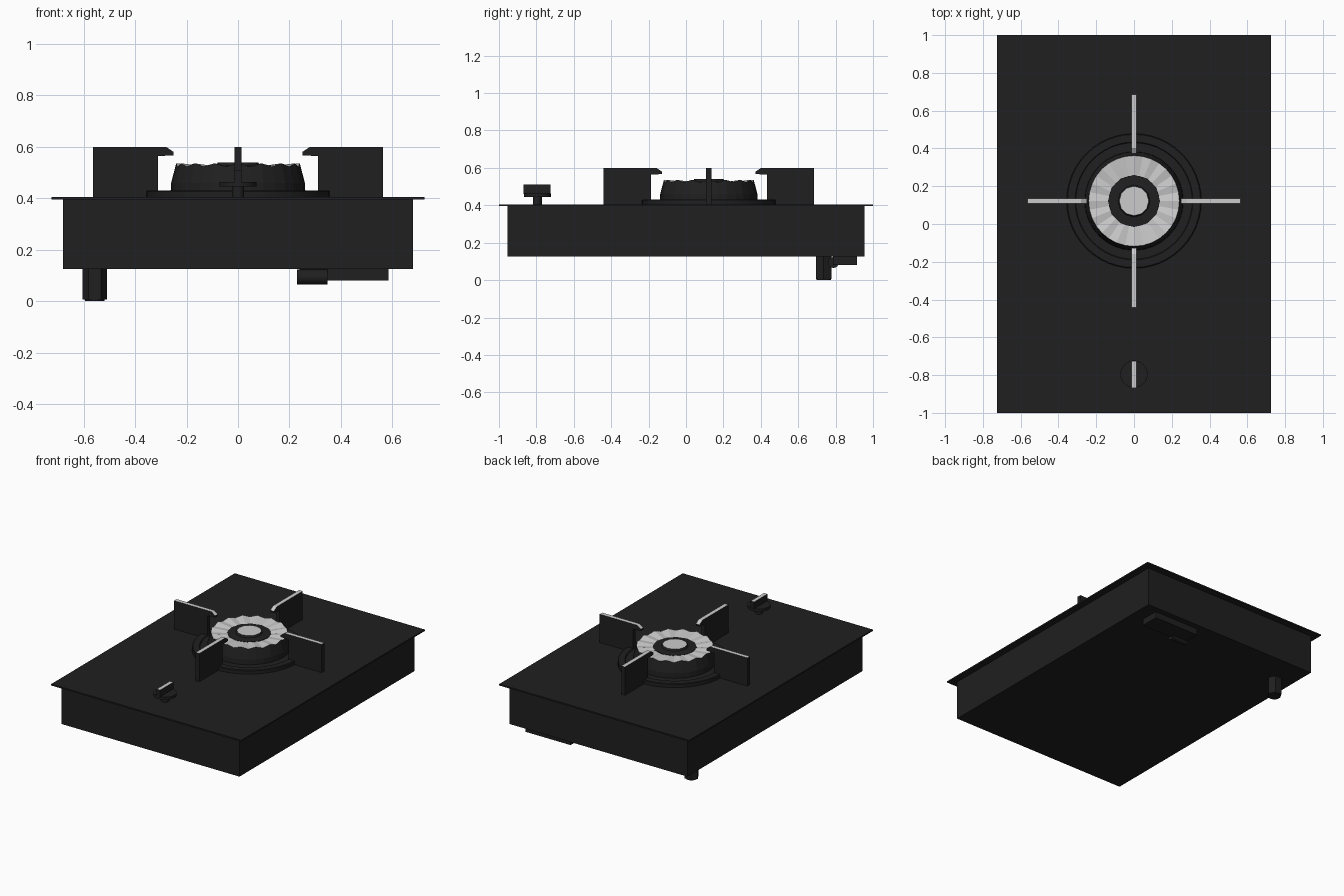
import bpy, bmesh, math
from mathutils import Matrix, Vector

if "Cube" in bpy.data.objects:
    bpy.data.objects.remove(bpy.data.objects["Cube"])


def material(name, v):
    m = bpy.data.materials.new(name)
    m.diffuse_color = (v, v, v, 1)
    m.use_nodes = True
    m.node_tree.nodes["Principled BSDF"].inputs["Base Color"].default_value = m.diffuse_color
    return m


BLACK = material("black_enamel", 0.014)
STEEL = material("brushed_steel", 0.6)
BURNER = Vector((0, 0.122, 0))


def finish(name, bm, smooth=False, light=None):
    """Turn bmesh into an object; faces passing the light test become steel."""
    bmesh.ops.recalc_face_normals(bm, faces=bm.faces[:])
    bm.normal_update()
    for f in bm.faces:
        f.material_index = 1 if light and light(f) else 0
    me = bpy.data.meshes.new(name)
    bm.to_mesh(me)
    bm.free()
    me.materials.append(BLACK)
    me.materials.append(STEEL)
    ob = bpy.data.objects.new(name, me)
    bpy.context.collection.objects.link(ob)
    if smooth:
        bpy.ops.object.select_all(action='DESELECT')
        ob.select_set(True)
        bpy.context.view_layer.objects.active = ob
        bpy.ops.object.shade_smooth_by_angle(angle=math.radians(35))
    return ob


def box(name, x0, x1, y0, y1, z0, z1, light=None):
    bm = bmesh.new()
    bmesh.ops.create_cube(bm, size=1)
    for v in bm.verts:
        v.co = ((x0 + x1) / 2 + v.co.x * (x1 - x0),
                (y0 + y1) / 2 + v.co.y * (y1 - y0),
                (z0 + z1) / 2 + v.co.z * (z1 - z0))
    return finish(name, bm, light=light)


def lathe(name, centre, profile, n, smooth=False, light=None, notch=None, turn=None):
    """Revolve (radius, z) points; notch lowers every other vertex of one ring."""
    bm = bmesh.new()
    rings = []
    for k, (r, z) in enumerate(profile):
        ring = []
        for i in range(n):
            a = 2 * math.pi * i / n
            drop = (0.013 if k == notch and i % 2 else 0)
            ring.append(bm.verts.new((r * math.cos(a), r * math.sin(a), z - drop)))
        rings.append(ring)
    for a, b in zip(rings, rings[1:]):
        for i in range(n):
            j = (i + 1) % n
            bm.faces.new((a[i], a[j], b[j], b[i]))
    bm.faces.new(rings[0][::-1])
    bm.faces.new(rings[-1])
    if turn:
        bm.transform(turn)
    bm.transform(Matrix.Translation(centre))
    return finish(name, bm, smooth, light)


def facing_up(f):
    return f.normal.z > 0.4


# Housing and worktop plate
box("housing", -0.68, 0.68, -0.955, 0.955, 0.125, 0.396)
box("top_plate", -0.725, 0.725, -1, 1, 0.395, 0.405)

# Drip pan with raised rim
lathe("drip_pan", BURNER,
      [(0.357, 0.404), (0.357, 0.427), (0.352, 0.431), (0.312, 0.431),
       (0.308, 0.425), (0.25, 0.425)], 48, True)

# Outer burner with notched rim and dished steel top
lathe("burner_body", BURNER,
      [(0.262, 0.42), (0.26, 0.46), (0.24, 0.536), (0.135, 0.522), (0.135, 0.515)],
      32, light=lambda f: facing_up(f) and 0.136 < (f.calc_center_median() - BURNER).xy.length,
      notch=2)

# Inner burner with steel cap
lathe("inner_burner", BURNER,
      [(0.138, 0.51), (0.138, 0.524), (0.085, 0.528), (0.078, 0.54)], 12,
      light=lambda f: f.normal.z > 0.99 and f.calc_center_median().z > 0.535)

# Four hooked pan supports around the burner
PROFILE = [(0.563, 0.404), (0.563, 0.6), (0.28, 0.6), (0.25, 0.58),
           (0.25, 0.567), (0.31, 0.564), (0.31, 0.404)]
for i, side in enumerate(("right", "back", "left", "front")):
    bm = bmesh.new()
    face = bm.faces.new([bm.verts.new((x, -0.014, z)) for x, z in PROFILE])
    ext = bmesh.ops.extrude_face_region(bm, geom=[face])["geom"]
    bmesh.ops.translate(bm, vec=(0, 0.028, 0),
                        verts=[g for g in ext if isinstance(g, bmesh.types.BMVert)])
    bm.transform(Matrix.Translation(BURNER) @ Matrix.Rotation(i * math.pi / 2, 4, 'Z'))
    finish("pan_support_" + side, bm,
           light=lambda f: facing_up(f) and f.calc_center_median().z > 0.57)

# Control knob: stem, disc and grip
KNOB = Vector((0, -0.795, 0))
lathe("knob_stem", KNOB, [(0.024, 0.404), (0.024, 0.447)], 24, True)
lathe("knob_disc", KNOB, [(0.072, 0.445), (0.072, 0.463)], 32, True)
box("knob_grip", -0.013, 0.013, -0.868, -0.724, 0.46, 0.51, light=facing_up)

# Hexagonal gas inlet under the back left corner
INLET = Vector((-0.557, 0.736, 0))
lathe("gas_inlet_nut", INLET, [(0.048, 0.006), (0.048, 0.127)], 6)
lathe("gas_inlet_pipe", INLET, [(0.038, 0), (0.038, 0.01)], 24, True)

# Terminal box and cable gland under the back right corner
box("terminal_box", 0.24, 0.585, 0.785, 0.915, 0.081, 0.127)
lathe("cable_gland", Vector((0.23, 0.788, 0.094)), [(0.029, 0), (0.029, 0.118)], 16, True,
      turn=Matrix.Rotation(math.pi / 2, 4, 'Y'))
